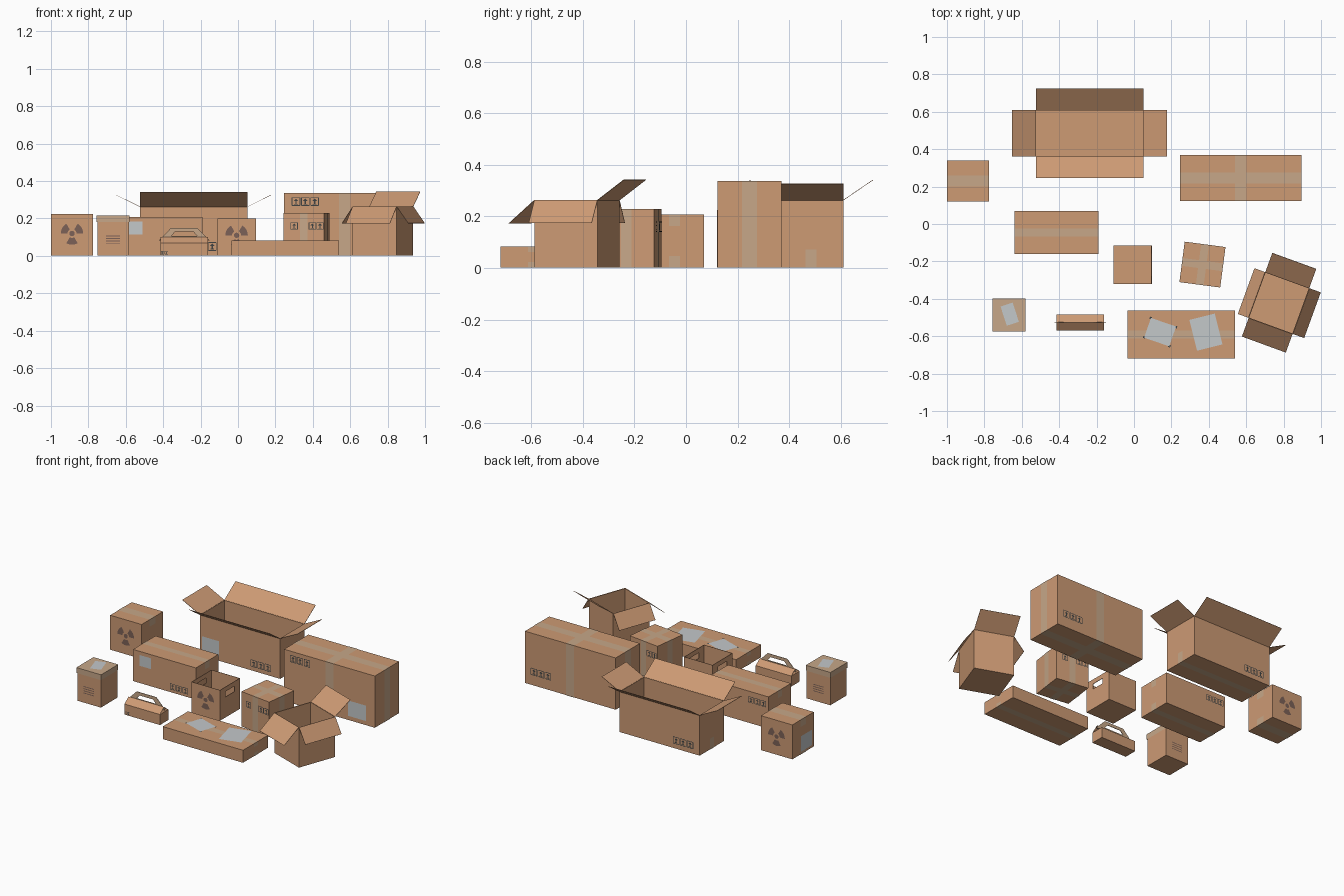
import bpy, bmesh, math
from mathutils import Matrix, Vector

if "Cube" in bpy.data.objects:
    bpy.data.objects.remove(bpy.data.objects["Cube"])

Z0 = 0.002   # boxes rest on their bottom tape


def material(name, rgb):
    m = bpy.data.materials.new(name)
    m.diffuse_color = (*rgb, 1)
    m.use_nodes = True
    m.node_tree.nodes["Principled BSDF"].inputs["Base Color"].default_value = m.diffuse_color
    return m


CARD = material("cardboard", (0.61, 0.325, 0.175))
TAPE = material("packing tape", (0.57, 0.39, 0.25))
LABEL = material("paper label", (0.55, 0.58, 0.59))
PRINT = material("brown print", (0.20, 0.12, 0.095))
INK = material("dark ink", (0.05, 0.055, 0.055))


def box_def(x0, x1, y0, y1, h):
    return ((x0 + x1) / 2, (y0 + y1) / 2, x1 - x0, y1 - y0, h, 0)


def frame(box, side):
    """Matrix taking (across, up, outward) on one side of a box to the world."""
    cx, cy, sx, sy, h, deg = box
    m = Matrix.Translation((cx, cy, 0)) @ Matrix.Rotation(math.radians(deg), 4, 'Z')
    if side == 'top':
        return m @ Matrix.Translation((0, 0, h))
    if side == 'bottom':
        return m @ Matrix.Translation((0, 0, Z0)) @ Matrix.Rotation(math.pi, 4, 'X')
    turn = {'front': 0, 'right': 90, 'back': 180, 'left': -90}[side]
    half = (sy if side in ('front', 'back') else sx) / 2
    return (m @ Matrix.Rotation(math.radians(turn), 4, 'Z')
            @ Matrix.Translation((0, -half, 0)) @ Matrix.Rotation(math.pi / 2, 4, 'X'))


def sheet(name, parts, mat, thick=0):
    """Flat polygons, each given with its frame; optional wall thickness."""
    bm = bmesh.new()
    for m, poly in parts:
        bm.faces.new([bm.verts.new(m @ Vector((p[0], p[1], p[2] if len(p) > 2 else 0))) for p in poly])
    bmesh.ops.remove_doubles(bm, verts=bm.verts, dist=1e-5)
    me = bpy.data.meshes.new(name)
    bm.to_mesh(me)
    bm.free()
    me.materials.append(mat)
    ob = bpy.data.objects.new(name, me)
    bpy.context.collection.objects.link(ob)
    if thick:
        s = ob.modifiers.new("thickness", 'SOLIDIFY')
        s.thickness = thick
        s.offset = -1
    return ob


def rect(u, v, w, h, rot=0, out=0.0015):
    c, s = math.cos(math.radians(rot)), math.sin(math.radians(rot))
    return [(u + c * a * w / 2 - s * b * h / 2, v + s * a * w / 2 + c * b * h / 2, out)
            for a, b in ((-1, -1), (1, -1), (1, 1), (-1, 1))]


SIDES = ('front', 'right', 'back', 'left')


def width(box, side):
    return box[2] if side in ('front', 'back') else box[3]


def walls(box, z0=Z0, z1=None, skip=()):
    z1 = z1 or box[4]
    return [(frame(box, s), rect(0, (z0 + z1) / 2, width(box, s), z1 - z0, out=0))
            for s in SIDES if s not in skip]


def floor(box):
    return [(frame(box, 'bottom'), rect(0, 0, box[2], box[3], out=0))]


def closed_box(name, box):
    top = [(frame(box, 'top'), rect(0, 0, box[2], box[3], out=0))]
    return sheet(name, walls(box) + floor(box) + top, CARD)


def open_box(name, box, flaps):
    sheet(name, walls(box) + floor(box), CARD, 0.003)
    for side, (out, rise) in flaps.items():
        w, h = width(box, side) / 2, box[4]
        poly = [(-w, h, 0), (w, h, 0), (w, h + rise, out), (-w, h + rise, out)]
        sheet(f"{name}_{side}_flap", [(frame(box, side), poly)], CARD, 0.002)


def tape(name, box, axis, w, drop, top=True):
    """Strip over top and bottom, folded down (and up) the end faces."""
    h = box[4]
    size = (box[2], w) if axis == 'x' else (w, box[3])
    parts = [(frame(box, s), rect(0, 0, *size)) for s in (('top', 'bottom') if top else ('bottom',))]
    for side in (('left', 'right') if axis == 'x' else ('front', 'back')):
        m = frame(box, side)
        parts.append((m, rect(0, Z0 + drop / 2, w, drop)))
        if top:
            parts.append((m, rect(0, h - drop / 2, w, drop)))
    sheet(name, parts, TAPE)


def icons(name, box, side, places, z, s=0.042):
    """Framed arrow pictograms."""
    m, parts = frame(box, side), []
    for i, u in enumerate(places):
        t, r = s * 0.1, s / 2
        shapes = [rect(u, z + r, s, t), rect(u, z - r, s, t), rect(u - r, z, t, s), rect(u + r, z, t, s),
                  rect(u, z - s * 0.12, s * 0.16, s * 0.45), rect(u, z - s * 0.33, s * 0.5, t),
                  [(u - s * .3, z + s * .08, .0015), (u + s * .3, z + s * .08, .0015), (u, z + s * .38, .0015)]]
        parts += [(m, p) for p in shapes]
    sheet(name, parts, INK)


def trefoil(name, box, side, z, r=0.06):
    def arc(rad, a0, a1, n):
        return [(rad * math.cos(math.radians(a0 + (a1 - a0) * i / n)),
                 z + rad * math.sin(math.radians(a0 + (a1 - a0) * i / n)), 0.0015) for i in range(n + 1)]
    m = frame(box, side)
    parts = [(m, arc(r * 0.24, 0, 330, 11))]
    for a in (30, 150, 270):
        parts.append((m, arc(r, a - 30, a + 30, 6) + arc(r * 0.4, a + 30, a - 30, 4)))
    sheet(name, parts, PRINT)


def label(name, box, side, u, v, w, h, rot=0):
    sheet(name, [(frame(box, side), rect(u, v, w, h, rot, 0.003))], LABEL)


# Small cube box with warning mark
A = box_def(-1, -0.775, 0.12, 0.34, 0.225)
closed_box("warning_box", A)
tape("warning_box_tape", A, 'x', 0.06, 0.045)
for s in ('front', 'back'):
    trefoil(f"warning_mark_{s}", A, s, 0.12)
label("warning_box_label", A, 'left', 0.03, 0.07, 0.11, 0.1)

# Large open box, all flaps raised
B = box_def(-0.525, 0.05, 0.36, 0.61, 0.262)
open_box("large_open_box", B, {'front': (0.115, 0.078), 'back': (0.115, 0.078),
                               'left': (0.127, 0.063), 'right': (0.127, 0.063)})
tape("large_open_box_tape", B, 'x', 0.042, 0.07, top=False)
icons("large_open_box_icons_front", B, 'front', (0.10, 0.15, 0.20), 0.05)
icons("large_open_box_icons_back", B, 'back', (0.12, 0.17, 0.22), 0.055)
label("large_open_box_label", B, 'front', -0.21, 0.08, 0.12, 0.1)

# Long closed box
C = box_def(-0.64, -0.19, -0.16, 0.07, 0.207)
closed_box("long_box", C)
tape("long_box_tape", C, 'x', 0.042, 0.045)
icons("long_box_icons_front", C, 'front', (0.06, 0.105, 0.15), 0.04, 0.036)
icons("long_box_icons_back", C, 'back', (0.10, 0.145, 0.19), 0.155, 0.036)
label("long_box_label", C, 'front', -0.135, 0.15, 0.08, 0.07)

# Open crate with hand holes in both ends
D = box_def(-0.11, 0.095, -0.32, -0.115, 0.2)
parts = walls(D, skip=('left', 'right')) + floor(D)
us, vs = (-0.1025, -0.045, 0.045, 0.1025), (Z0, 0.135, 0.17, 0.2)
for s in ('left', 'right'):
    for i in range(3):
        for j in range(3):
            if (i, j) != (1, 1):
                parts.append((frame(D, s), [(us[i], vs[j]), (us[i + 1], vs[j]),
                                            (us[i + 1], vs[j + 1]), (us[i], vs[j + 1])]))
sheet("crate", parts, CARD, 0.003)
trefoil("crate_mark", D, 'front', 0.11)

# Biggest closed box with crossed tape
E = box_def(0.245, 0.895, 0.122, 0.37, 0.337)
closed_box("big_box", E)
tape("big_box_long_tape", E, 'x', 0.058, 0.17)
tape("big_box_cross_tape", E, 'y', 0.058, 0.17)
icons("big_box_icons_front", E, 'front', (-0.26, -0.21, -0.16), 0.29)
icons("big_box_icons_back", E, 'back', (-0.26, -0.21, -0.16), 0.09)
label("big_box_label", E, 'front', 0.2, 0.08, 0.13, 0.1)

# Turned cube box with crossed tape
F = (0.366, -0.217, 0.22, 0.218, 0.228, -7.5)
closed_box("turned_box", F)
tape("turned_box_tape_a", F, 'x', 0.042, 0.114)
tape("turned_box_tape_b", F, 'y', 0.042, 0.114)
for s in ('front', 'back'):
    icons(f"turned_box_icons_{s}", F, s, (-0.052, 0.046, 0.088), 0.16, 0.036)

# Turned open box, back flap up and the others hanging
G = (0.775, -0.4225, 0.25, 0.26, 0.262, -20)
open_box("small_open_box", G, {'front': (0.105, -0.09), 'back': (0.11, 0.08),
                               'left': (0.06, -0.088), 'right': (0.064, -0.088)})

# Flat box with two paper sheets
H = box_def(-0.035, 0.54, -0.72, -0.462, 0.083)
closed_box("flat_box", H)
tape("flat_box_tape", H, 'x', 0.042, 0.022)
label("flat_box_label_a", H, 'top', -0.113, 0.013, 0.142, 0.112, -19)
label("flat_box_label_b", H, 'top', 0.132, 0.013, 0.14, 0.17, 14)
sheet("flat_box_label_corners",
      [(frame(H, 'top'), rect(-0.113 + a, 0.013 + b, 0.012, 0.012, -19, 0.0025))
       for a, b in ((0.085, 0.027), (0.05, -0.075), (-0.05, 0.075), (-0.085, -0.027))], INK)

# Lidded archive box
J = box_def(-0.752, -0.583, -0.571, -0.403, 0.2)
L = box_def(-0.756, -0.579, -0.575, -0.399, 0.217)
closed_box("archive_box", J)
sheet("archive_box_lid", walls(L, 0.182) + [(frame(L, 'top'), rect(0, 0, L[2], L[3], out=0))], TAPE)
label("archive_box_label", L, 'top', 0.003, 0.005, 0.068, 0.108, 18)
for s in ('front', 'back'):
    sheet(f"archive_box_lines_{s}", [(frame(J, s), rect(0, 0.065 + 0.014 * i, 0.075, 0.005))
                                     for i in range(4)], PRINT)

# Gable carry box: base, folded roof and upright handle
K = box_def(-0.415, -0.16, -0.57, -0.485, 0.07)
sheet("carry_box", walls(K) + floor(K), CARD)
T = frame(K, 'top')
a, b, r, k = 0.1275, 0.0425, 0.032, 0.09
roof = []
for q in (1, -1):
    roof.append((T, [(-a * q, -b * q, 0), (a * q, -b * q, 0), (a * q, 0, r), (-a * q, 0, r)]))
    roof.append((T, [(a * q, -b * q, 0), (a * q, b * q, 0), (k * q, 0, r - 0.004)]))
sheet("carry_box_roof", roof, CARD)
outer = [(-0.137, 0.012), (0.137, 0.012), (0.07, 0.08), (-0.07, 0.08)]
inner = [(-0.07, 0.036), (0.07, 0.036), (0.048, 0.06), (-0.048, 0.06)]
P = T @ Matrix.Rotation(math.pi / 2, 4, 'X')
sheet("carry_box_handle", [(P, [outer[i], outer[(i + 1) % 4], inner[(i + 1) % 4], inner[i]])
                           for i in range(4)], TAPE, 0.003)
icons("carry_box_icons", K, 'front', (-0.115, -0.095), 0.017, 0.016)
